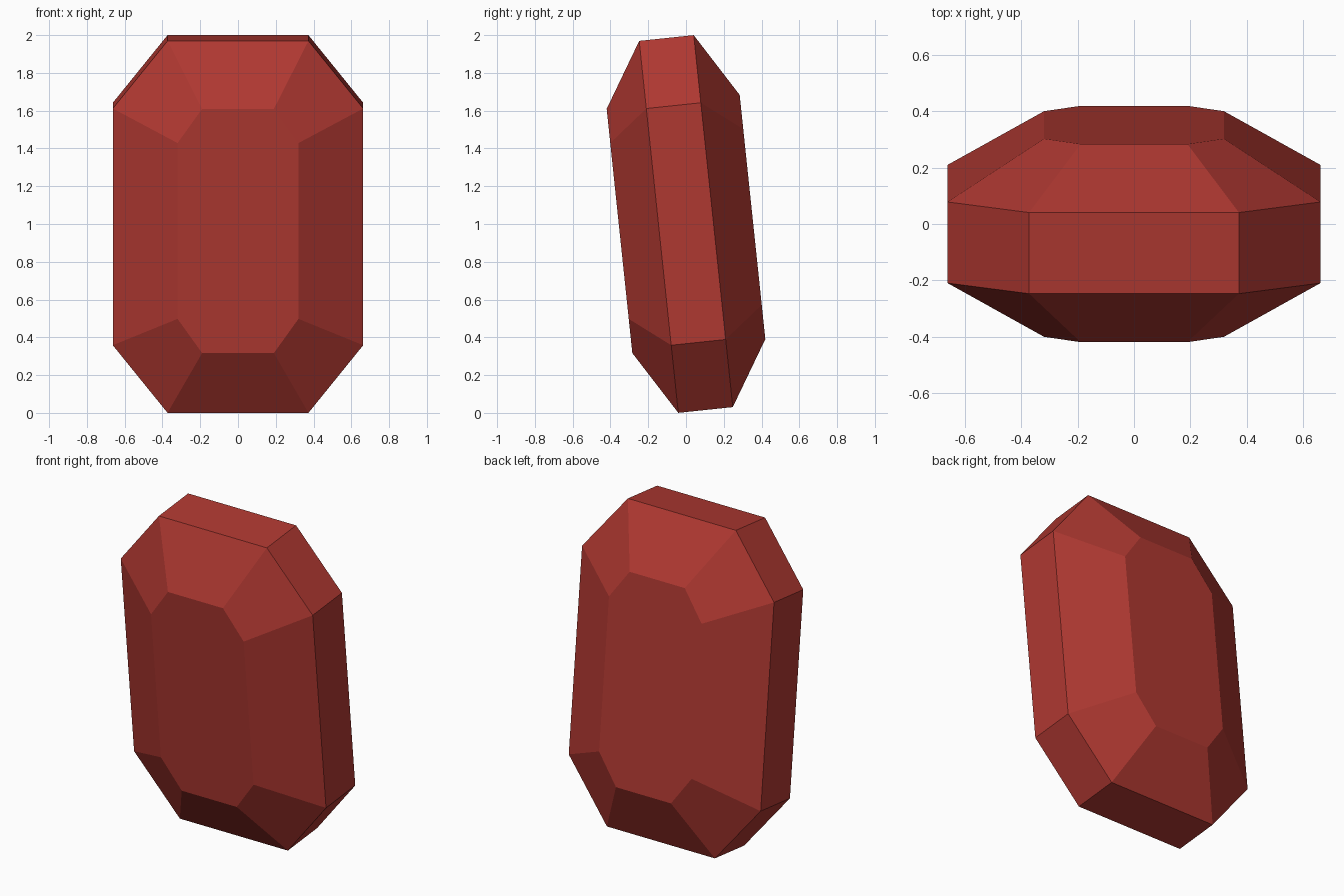
import bpy, bmesh, math

cube = bpy.data.objects.get("Cube")
if cube:
    bpy.data.objects.remove(cube, do_unlink=True)

# Single red gem material
red = bpy.data.materials.new("gem_red")
red.use_nodes = True
color = (0.43, 0.04, 0.031, 1)
red.diffuse_color = color
red.node_tree.nodes["Principled BSDF"].inputs["Base Color"].default_value = color


def octagon(bm, top_x, top_z, side_x, side_z, y):
    """Ring of eight vertices: a rectangle with cut corners."""
    quarter = [(side_x, side_z), (top_x, top_z)]
    half = quarter + [(-x, z) for x, z in reversed(quarter)]
    outline = half + [(-x, -z) for x, z in half]
    return [bm.verts.new((x, y, z)) for x, z in outline]


# Rings from front table through the girdle to back table
TABLE = (0.19, 0.65, 0.32, 0.468)
GIRDLE = (0.373, 0.99, 0.663, 0.63)
bm = bmesh.new()
rings = [octagon(bm, *shape, y) for shape, y in
         ((TABLE, -0.354), (GIRDLE, -0.145), (GIRDLE, 0.145), (TABLE, 0.354))]

# Flat tables and the bands of facets between rings
bm.faces.new(rings[0])
bm.faces.new(rings[-1])
for a, b in zip(rings, rings[1:]):
    for i in range(8):
        j = (i + 1) % 8
        bm.faces.new((a[i], a[j], b[j], b[i]))
bmesh.ops.recalc_face_normals(bm, faces=bm.faces)

mesh = bpy.data.meshes.new("gem")
bm.to_mesh(mesh)
bm.free()
mesh.materials.append(red)

# Gem leans slightly forward
gem = bpy.data.objects.new("gem", mesh)
gem.location.z = 1
gem.rotation_euler.x = math.radians(6)
bpy.context.collection.objects.link(gem)
